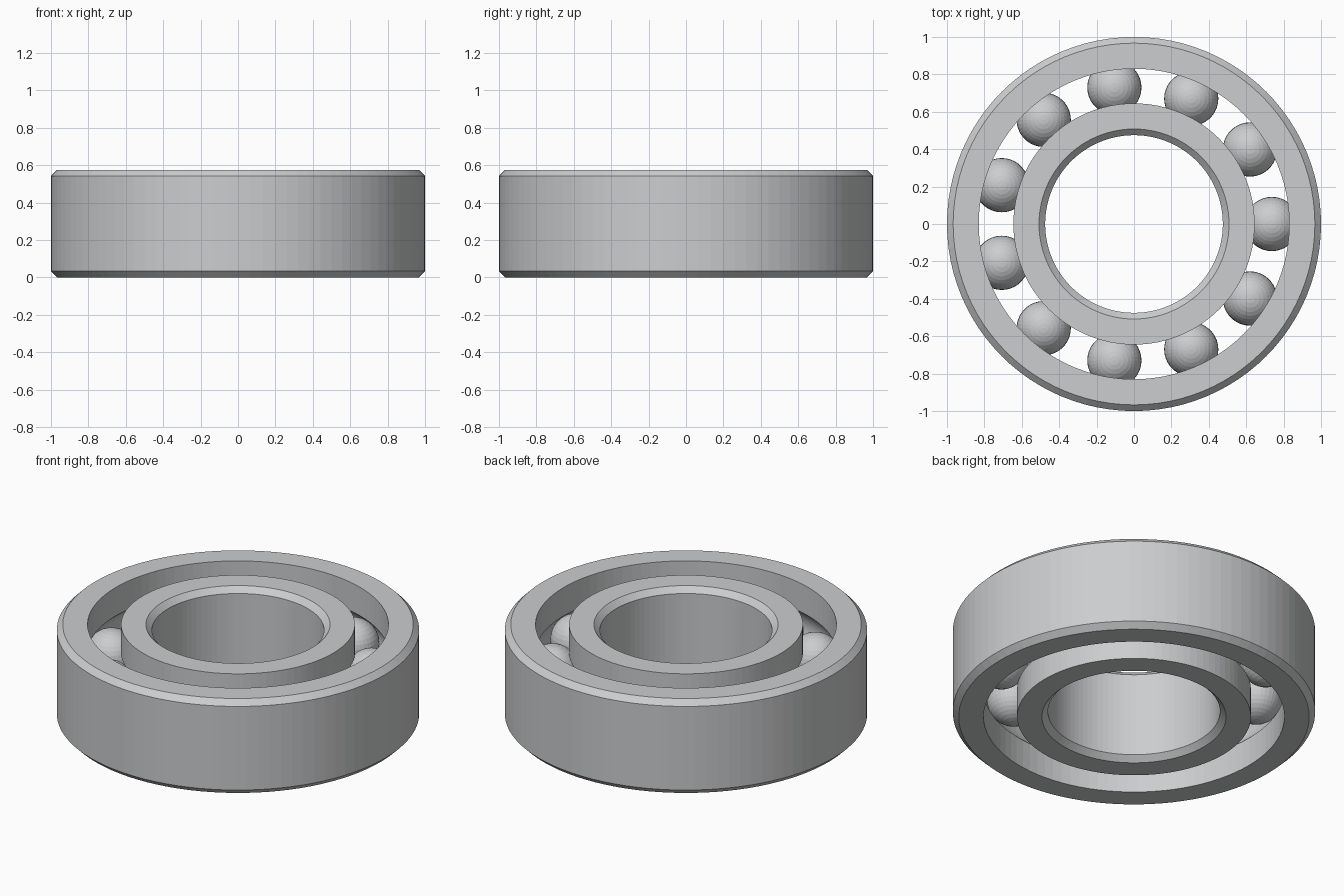
import bpy, bmesh, math

if "Cube" in bpy.data.objects:
    bpy.data.objects.remove(bpy.data.objects["Cube"])

HEIGHT, MID = 0.575, 0.2875
CHAMFER = 0.033
ORBIT, BALL, GROOVE = 0.737, 0.145, 0.147
SEGMENTS, BALLS = 96, 11

steel = bpy.data.materials.new("steel grey")
steel.use_nodes = True
steel.diffuse_color = (0.6, 0.61, 0.62, 1)
steel.node_tree.nodes["Principled BSDF"].inputs["Base Color"].default_value = steel.diffuse_color


def finish(bm, name):
    """Turn a bmesh into a named steel object."""
    bmesh.ops.recalc_face_normals(bm, faces=bm.faces)
    mesh = bpy.data.meshes.new(name)
    bm.to_mesh(mesh)
    bm.free()
    mesh.materials.append(steel)
    obj = bpy.data.objects.new(name, mesh)
    bpy.context.collection.objects.link(obj)
    bpy.context.view_layer.objects.active = obj
    bpy.ops.object.select_all(action='DESELECT')
    obj.select_set(True)
    return obj


def race(name, rim, track):
    """Lathe a ring: chamfered on the rim side, ball groove on the track side."""
    side = 1 if rim > track else -1
    inset = rim - side * CHAMFER
    profile = [(track, 0), (inset, 0), (rim, CHAMFER),
               (rim, HEIGHT - CHAMFER), (inset, HEIGHT), (track, HEIGHT)]
    # groove arc, from top to bottom
    span = math.acos(abs(track - ORBIT) / GROOVE)
    steps = 14
    for i in range(steps + 1):
        a = span * (1 - 2 * i / steps)
        profile.append((ORBIT + side * GROOVE * math.cos(a), MID + GROOVE * math.sin(a)))
    bm = bmesh.new()
    loops = []
    for s in range(SEGMENTS):
        t = math.tau * s / SEGMENTS
        loops.append([bm.verts.new((r * math.cos(t), r * math.sin(t), z)) for r, z in profile])
    n = len(profile)
    for s in range(SEGMENTS):
        a, b = loops[s], loops[(s + 1) % SEGMENTS]
        for i in range(n):
            j = (i + 1) % n
            bm.faces.new((a[i], b[i], b[j], a[j]))
    finish(bm, name)


# Rings
race("outer_ring", 1.0, 0.83)
race("inner_ring", 0.475, 0.645)

# Balls evenly spaced in the track
for k in range(BALLS):
    t = math.tau * k / BALLS
    bm = bmesh.new()
    bmesh.ops.create_uvsphere(bm, u_segments=36, v_segments=18, radius=BALL)
    ball = finish(bm, f"ball_{k + 1}")
    ball.location = (ORBIT * math.cos(t), ORBIT * math.sin(t), MID)
